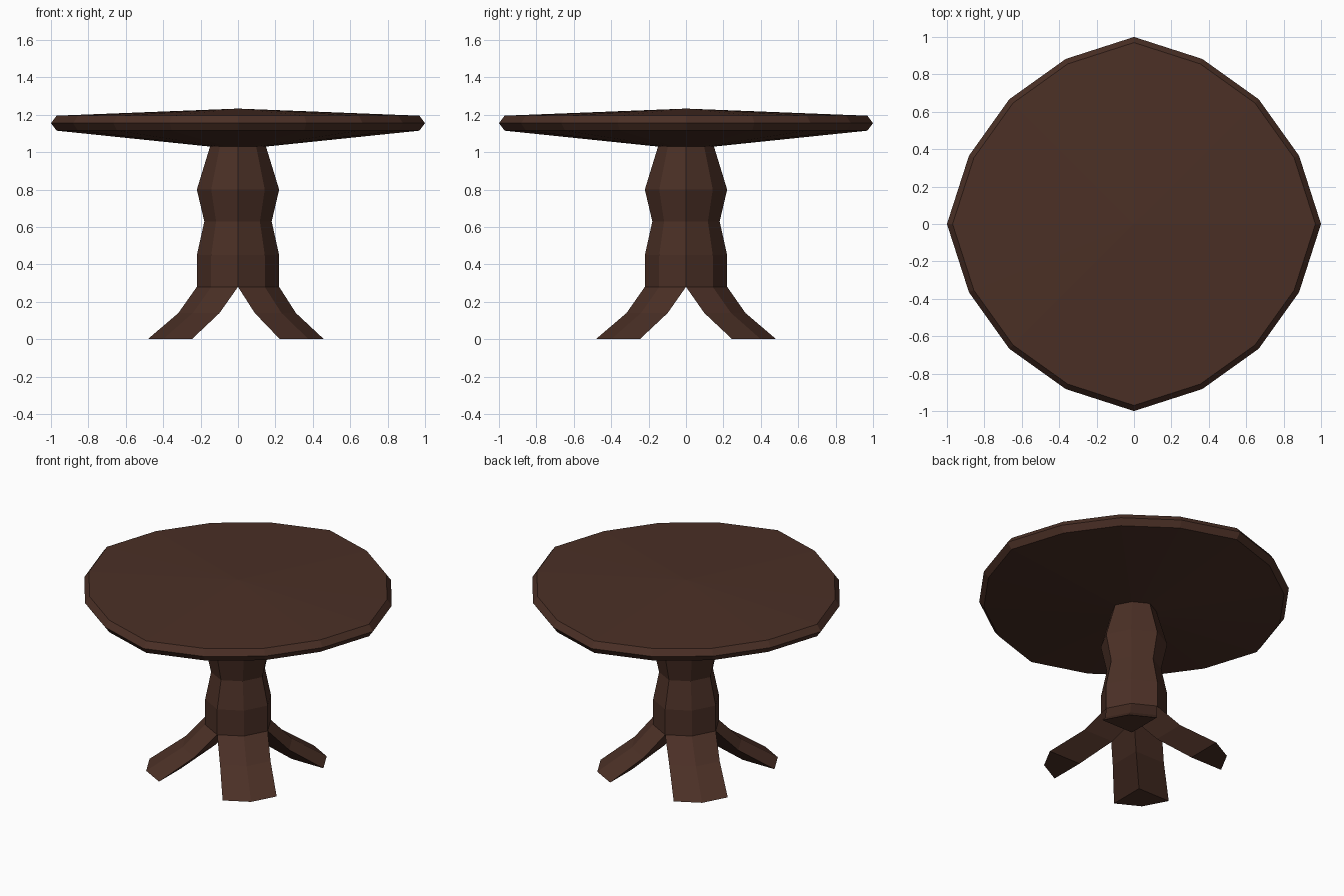
import bpy, bmesh, math

if "Cube" in bpy.data.objects:
    bpy.data.objects.remove(bpy.data.objects["Cube"])

wood = bpy.data.materials.new("dark brown wood")
wood.diffuse_color = (0.07, 0.029, 0.019, 1)
wood.use_nodes = True
wood.node_tree.nodes["Principled BSDF"].inputs["Base Color"].default_value = wood.diffuse_color


def loft(name, rings, cap_start=False, cap_end=False):
    """Skin a list of equal-length point rings into one flat-shaded object."""
    bm = bmesh.new()
    loops = [[bm.verts.new(p) for p in ring] for ring in rings]
    n = len(loops[0])
    for a, b in zip(loops, loops[1:]):
        for i in range(n):
            j = (i + 1) % n
            bm.faces.new((a[i], a[j], b[j], b[i]))
    if cap_start:
        bm.faces.new(loops[0][::-1])
    if cap_end:
        bm.faces.new(loops[-1])
    bmesh.ops.remove_doubles(bm, verts=bm.verts, dist=1e-5)
    bmesh.ops.recalc_face_normals(bm, faces=bm.faces)
    me = bpy.data.meshes.new(name)
    bm.to_mesh(me)
    bm.free()
    me.materials.append(wood)
    ob = bpy.data.objects.new(name, me)
    bpy.context.collection.objects.link(ob)
    return ob


def ring(r, z, factors):
    """16- or 8-sided ring, slightly pointed on the x and y axes."""
    n = 4 * len(factors)
    return [(r * factors[k % len(factors)] * math.cos(math.tau * k / n),
             r * factors[k % len(factors)] * math.sin(math.tau * k / n), z)
            for k in range(n)]


# Tabletop: shallow cones above and below a bevelled rim
TOP = (1, 0.955, 0.943, 0.955)
top_profile = [(0.15, 1.03), (0.97, 1.115), (1.0, 1.155), (0.97, 1.195), (0.0005, 1.233)]
loft("tabletop", [ring(r, z, TOP) for r, z in top_profile], True, True)

# Pedestal: eight-sided turned column
OCT = (1, 0.92)
column = [(0.22, 0.28), (0.22, 0.45), (0.18, 0.63), (0.22, 0.80), (0.148, 1.035)]
loft("pedestal", [ring(r, z, OCT) for r, z in column], False, True)

# Legs: each quarter of the column base sweeps outward on the diagonal
kite = [(0, 0), (0.22, 0), (0.143, 0.143), (0, 0.22)]
for sx, sy, name in ((-1, -1, "front_left_leg"), (1, -1, "front_right_leg"),
                     (-1, 1, "back_left_leg"), (1, 1, "back_right_leg")):
    reach = 0.247 if sx < 0 else 0.224
    path = [(0.28, 0, 0, 1), (0.14, 0.4 * reach, 0.098, 1.0), (0, reach, 0.247, 1.07)]
    loft(name, [[(sx * (dx + x * s), sy * (dy + y * s), z) for x, y in kite]
                for z, dx, dy, s in path], False, True)
